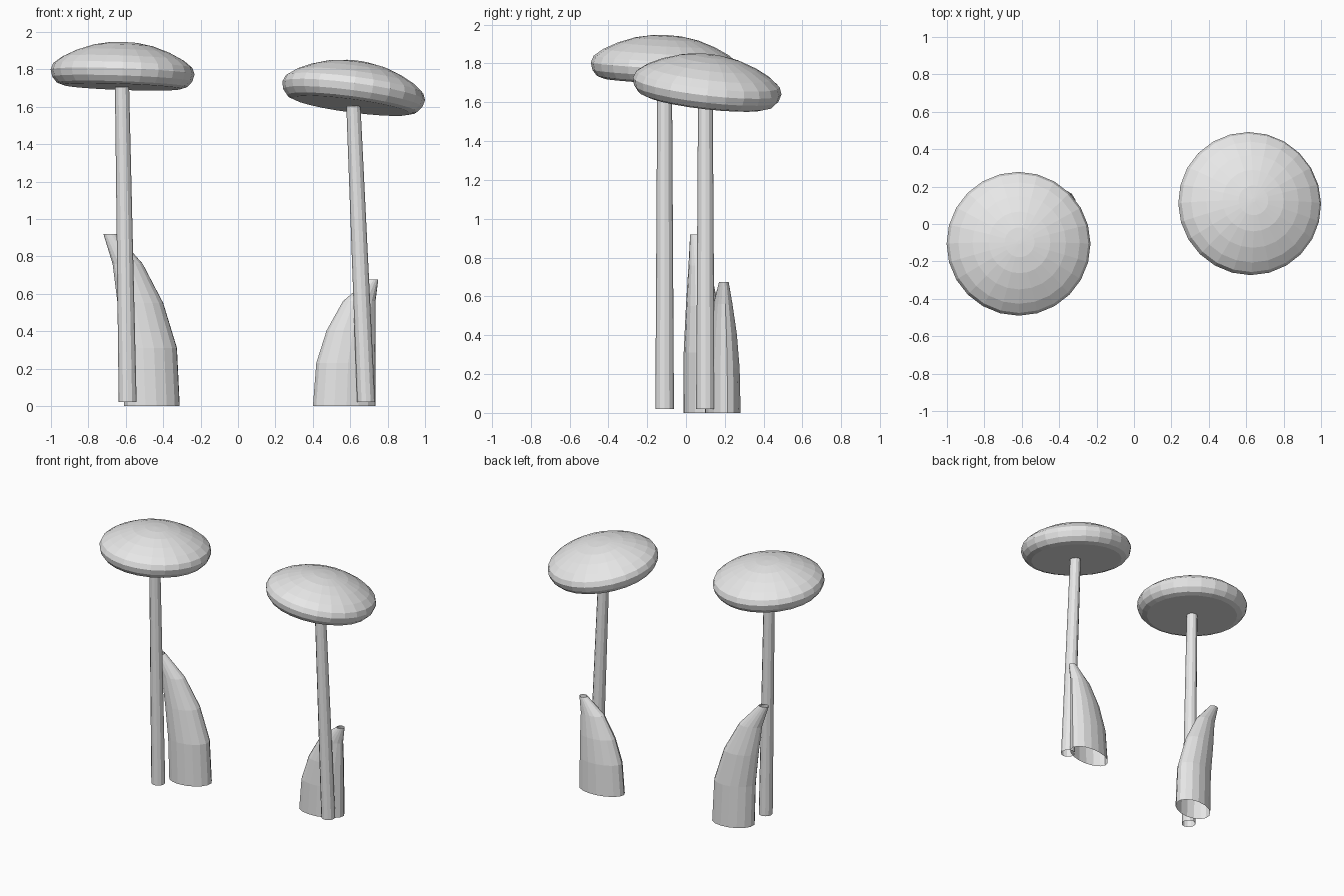
import bpy, bmesh, math
from mathutils import Matrix, Vector

cube = bpy.data.objects.get("Cube")
if cube:
    bpy.data.objects.remove(cube, do_unlink=True)

grey = bpy.data.materials.new("plain_grey")
grey.use_nodes = True
grey.diffuse_color = (0.8, 0.8, 0.8, 1)
grey.node_tree.nodes["Principled BSDF"].inputs["Base Color"].default_value = (0.8, 0.8, 0.8, 1)


def loft(name, rings, sides, turn=0.0, matrix=None, close_bottom=False, close_top=False):
    """Skin elliptical rings (x, y, z, half_x, half_y) from bottom to top."""
    bm = bmesh.new()
    loops = []
    for x, y, z, a, b in rings:
        loop = []
        for i in range(sides):
            t = math.tau * i / sides
            p = Matrix.Rotation(turn, 3, 'Z') @ Vector((a * math.cos(t), b * math.sin(t), 0))
            loop.append(bm.verts.new(p + Vector((x, y, z))))
        loops.append(loop)
    for low, high in zip(loops, loops[1:]):
        for i in range(sides):
            j = (i + 1) % sides
            bm.faces.new((low[i], low[j], high[j], high[i]))
    if close_bottom:
        bm.faces.new(loops[0][::-1])
    if close_top:
        bm.faces.new(loops[-1])
    if matrix:
        bm.transform(matrix)
    mesh = bpy.data.meshes.new(name)
    bm.to_mesh(mesh)
    bm.free()
    mesh.materials.append(grey)
    obj = bpy.data.objects.new(name, mesh)
    bpy.context.collection.objects.link(obj)
    return obj


# Cap profile: radius and height above the flat underside
CAP = [(0.315, 0), (0.35, 0.012), (0.375, 0.042), (0.385, 0.08), (0.372, 0.115),
       (0.325, 0.152), (0.25, 0.19), (0.165, 0.22), (0.08, 0.236), (0.01, 0.24)]


def cap(name, centre, tilt_x, tilt_y):
    place = (Matrix.Translation(centre) @ Matrix.Rotation(math.radians(tilt_y), 4, 'Y')
             @ Matrix.Rotation(math.radians(tilt_x), 4, 'X'))
    loft(name, [(0, 0, h, r, r) for r, h in CAP], 24, matrix=place,
         close_bottom=True, close_top=True)


def stem(name, base, top):
    loft(name, [(*base, 0.048, 0.048), (*top, 0.038, 0.038)], 12)


# Tall mushroom on the right, drooping one on the left
cap("right_cap", (-0.62, -0.11, 1.706), -3, 2)
stem("right_stem", (-0.59, -0.11, 0.02), (-0.62, -0.11, 1.706))
cap("left_cap", (0.608, 0.1, 1.605), -6.5, 7.5)
stem("left_stem", (0.685, 0.1, 0.02), (0.617, 0.1, 1.605))

# Curved, tapering hollow leaves behind the stems
loft("right_leaf", [(-0.46, 0.09, 0, 0.153, 0.1),
                    (-0.472, 0.088, 0.31, 0.15, 0.096),
                    (-0.522, 0.083, 0.55, 0.126, 0.08),
                    (-0.59, 0.068, 0.76, 0.083, 0.053),
                    (-0.685, 0.047, 0.92, 0.036, 0.025)], 16, math.radians(14))
loft("left_leaf", [(0.568, 0.19, 0, 0.169, 0.09),
                   (0.577, 0.19, 0.23, 0.16, 0.085),
                   (0.605, 0.19, 0.405, 0.132, 0.071),
                   (0.648, 0.19, 0.56, 0.088, 0.049),
                   (0.722, 0.195, 0.675, 0.028, 0.025)], 16, math.radians(8))
